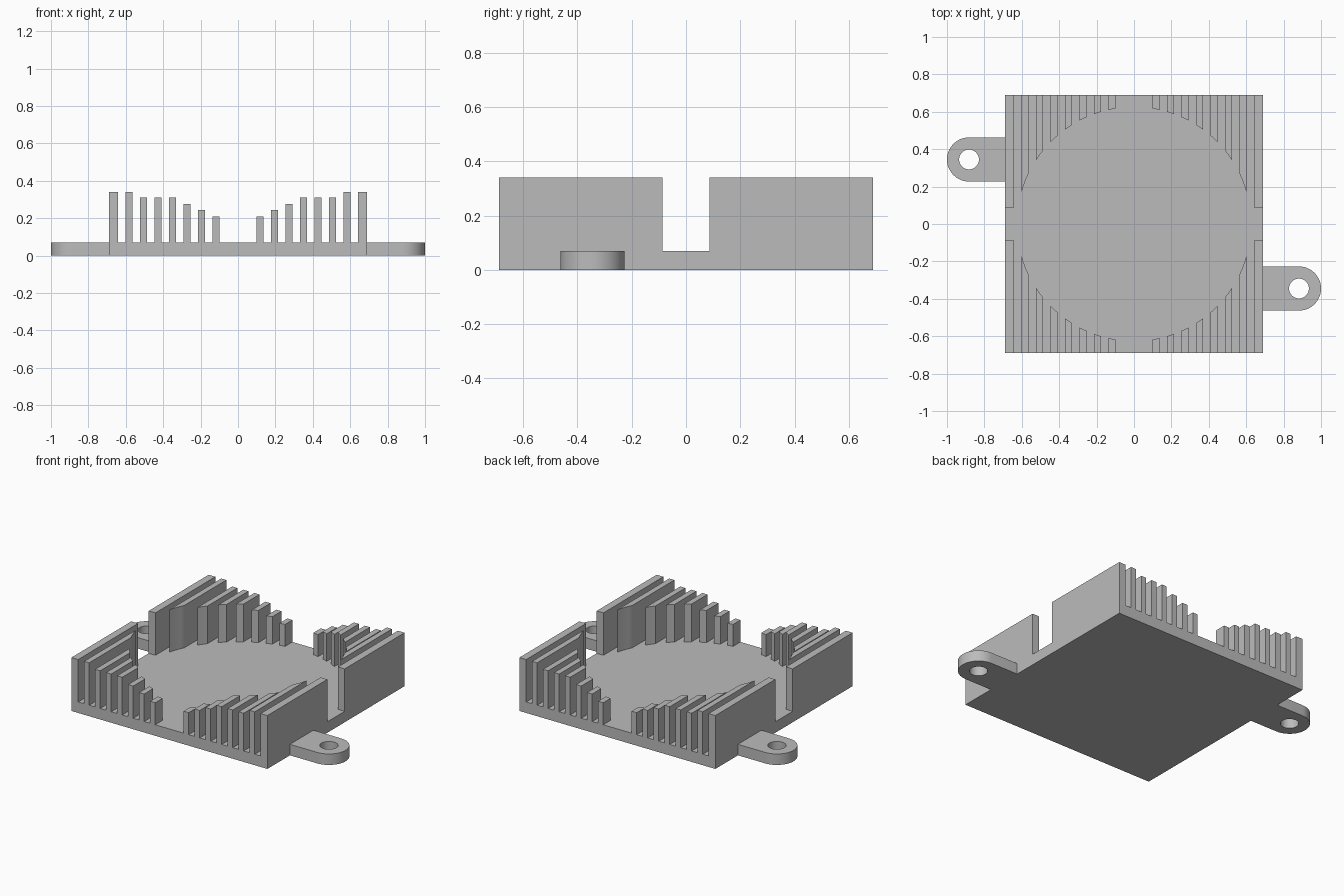
import bpy, bmesh, math

if "Cube" in bpy.data.objects:
    bpy.data.objects.remove(bpy.data.objects["Cube"], do_unlink=True)

HALF = 0.69      # half width of the square plate
BASE = 0.07      # plate and lug thickness
BORE = 0.625     # radius of the round clearing between the fins
SLOT = 0.0875    # half width of the gap in the side walls

metal = bpy.data.materials.new("grey metal")
metal.use_nodes = True
grey = (0.5, 0.5, 0.5, 1)
metal.diffuse_color = grey
metal.node_tree.nodes["Principled BSDF"].inputs["Base Color"].default_value = grey


def prism(name, loops, z0, z1):
    """Extrude an outline, with optional holes, from z0 to z1."""
    bm = bmesh.new()
    edges = []
    for pts in loops:
        vs = [bm.verts.new((x, y, z0)) for x, y in pts]
        edges += [bm.edges.new((a, b)) for a, b in zip(vs, vs[1:] + vs[:1])]
    if len(loops) == 1:
        bm.faces.new(bm.verts[:])
    else:
        bmesh.ops.triangle_fill(bm, edges=edges, use_beauty=True)
    ext = bmesh.ops.extrude_face_region(bm, geom=bm.faces[:], use_keep_orig=True)
    top = [v for v in ext["geom"] if isinstance(v, bmesh.types.BMVert)]
    bmesh.ops.translate(bm, verts=top, vec=(0, 0, z1 - z0))
    bmesh.ops.recalc_face_normals(bm, faces=bm.faces[:])
    me = bpy.data.meshes.new(name)
    bm.to_mesh(me)
    bm.free()
    me.materials.append(metal)
    ob = bpy.data.objects.new(name, me)
    bpy.context.collection.objects.link(ob)
    bpy.ops.object.select_all(action='DESELECT')
    ob.select_set(True)
    bpy.context.view_layer.objects.active = ob
    bpy.ops.object.shade_smooth_by_angle(angle=math.radians(30))
    return ob


def arc(cx, cy, r, a0, a1, n):
    return [(cx + r * math.cos(a0 + (a1 - a0) * i / n),
             cy + r * math.sin(a0 + (a1 - a0) * i / n)) for i in range(n + 1)]


# Square base plate
prism("base_plate", [[(-HALF, -HALF), (HALF, -HALF), (HALF, HALF), (-HALF, HALF)]], 0, BASE)

# Cooling fins in four mirrored groups, rising in steps towards the sides
heights = [0.21, 0.245, 0.275, 0.31, 0.31, 0.31, 0.34, 0.34]
for sx, side in ((1, "left"), (-1, "right")):
    for sy, end in ((1, "back"), (-1, "front")):
        for i, h in enumerate(heights):
            x0 = 0.10 + 0.0775 * i
            x1 = HALF if i == 7 else x0 + 0.036
            if i == 7:
                inner = [(x0, SLOT), (x1, SLOT)]
            else:
                # Inner end follows the round clearing
                inner = arc(0, 0, BORE, math.acos(x0 / BORE), math.acos(x1 / BORE), 4)
            pts = inner + [(x1, HALF), (x0, HALF)]
            prism(f"fin_{end}_{side}_{i + 1}", [[(sx * x, sy * y) for x, y in pts]], BASE, h)

# Mounting lugs with a round hole, on opposite corners
LX, LY, LR = 0.882, -0.345, 0.118
for s, name in ((1, "mounting_lug_left"), (-1, "mounting_lug_right")):
    outline = [(HALF, LY - LR)] + arc(LX, LY, LR, -math.pi / 2, math.pi / 2, 24) + [(HALF, LY + LR)]
    hole = arc(LX, LY, 0.053, 0, 2 * math.pi, 32)[:-1]
    prism(name, [[(s * x, s * y) for x, y in p] for p in (outline, hole)], 0, BASE)
